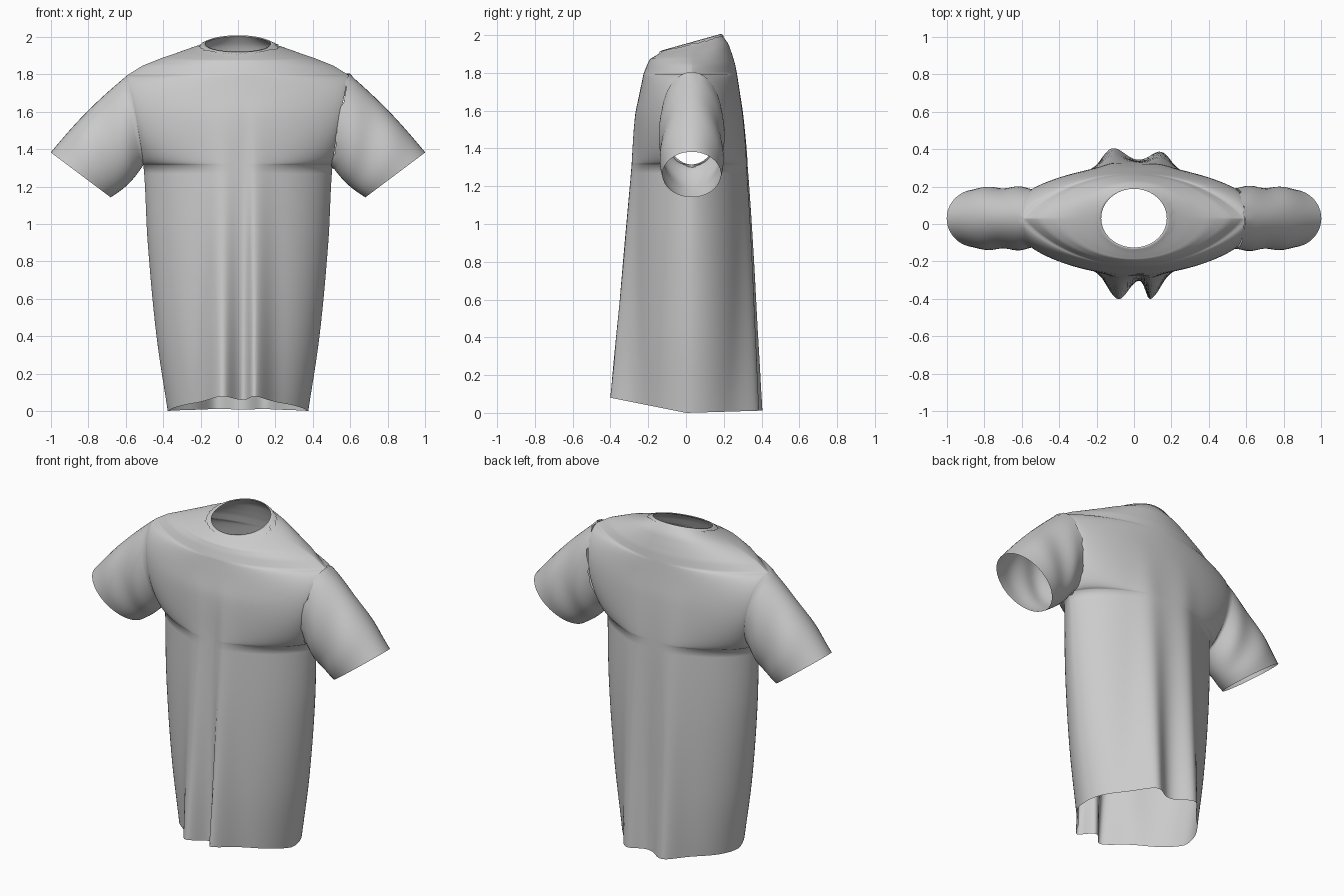
import bpy, bmesh, math, random
from mathutils import Vector

random.seed(4)
if "Cube" in bpy.data.objects:
    bpy.data.objects.remove(bpy.data.objects["Cube"], do_unlink=True)

cloth = bpy.data.materials.new("grey cloth")
cloth.use_nodes = True
GREY = (0.6, 0.6, 0.6, 1)
cloth.diffuse_color = GREY
cloth.node_tree.nodes["Principled BSDF"].inputs["Base Color"].default_value = GREY

COLS, ARM, YC = 96, 24, 0.03
ARM_Z, ARM_H, ARM_D = 1.555, 0.24, 0.155

# body profile: height, half width, front depth, back depth, roundness power, tilt
PROFILE = [
    (0.0, .375, -.29, .33, 1.1, 0), (0.4, .435, -.29, .33, 1.1, 0),
    (0.9, .482, -.285, .33, 1.15, 0), (1.315, .505, -.275, .32, 1.3, 0),
    (1.6, .55, -.265, .30, 1.7, 0), (1.795, .59, -.225, .27, 1.7, 0),
    (1.845, .51, -.205, .26, 1.5, 0), (1.885, .41, -.19, .245, 1.3, .05),
    (1.92, .30, -.17, .225, 1.1, .17), (1.945, .205, -.145, .20, 1, .25),
    (1.957, .175, -.125, .188, 1, .28)]


def profile(z):
    """Smoothly interpolate the body profile at height z."""
    i = 0
    while i < len(PROFILE) - 2 and z > PROFILE[i + 1][0]:
        i += 1
    a, b = PROFILE[i], PROFILE[i + 1]
    before, after = PROFILE[max(i - 1, 0)], PROFILE[min(i + 2, len(PROFILE) - 1)]
    h = b[0] - a[0]
    t = (z - a[0]) / h
    out = []
    for c in range(1, 6):
        m0 = (b[c] - before[c]) / (b[0] - before[0]) * h
        m1 = (after[c] - a[c]) / (after[0] - a[0]) * h
        if z > 1.6:                      # straight segments over the shoulder
            m0 = m1 = b[c] - a[c]
        out.append((2*t**3 - 3*t**2 + 1) * a[c] + (t**3 - 2*t**2 + t) * m0
                   + (3*t**2 - 2*t**3) * b[c] + (t**3 - t**2) * m1)
    return out


def bump(x, centre, left, right):
    return math.exp(-((x - centre) / (left if x < centre else right)) ** 2)


def pleats(x, side):
    if side < 0:
        return bump(x, -.085, .08, .07) + bump(x, .085, .032, .08)
    return .75 * (bump(x, -.12, .08, .09) + .9 * bump(x, .15, .08, .08))


def body_point(z, u, side):
    """Point on the front (side -1) or back (side 1) panel, u from -1 to 1."""
    w, front, back, power, tilt = profile(z)
    s = (z - ARM_Z) / ARM_H
    edge = YC + side * ARM_D * math.sqrt(max(0, 1 - s * s))
    x = w * math.sin(u * math.pi / 2)
    y = edge + ((front if side < 0 else back) - edge) * max(0, math.cos(u * math.pi / 2)) ** power
    y += side * .12 * max(0, 1 - z / 1.7) ** 1.3 * pleats(x, side)
    hem = max(0, 1 - z / .6) * (.2 * max(0, -y) + .03 * max(0, y))
    return Vector((x, y, z + hem + tilt * (y - YC)))


def arm_point(j, t, sign, flare=0, jag=0):
    """Point on a sleeve: j runs round the arm, t from armhole to cuff."""
    a = j * math.pi / ARM
    c, s = -math.cos(a), -math.sin(a)
    z = ARM_Z + ARM_H * c
    grow = 1 + flare * (1 - t)
    hole = Vector((profile(z)[0] + jag, YC + ARM_D * s * grow, ARM_Z + ARM_H * c * grow))
    cuff = Vector((.84 + .16 * c, YC + .155 * s, 1.262 + .12 * c))
    p = hole.lerp(cuff, t)
    p += Vector((.01 * c, .015 * s, .012 * c)) * math.sin(math.pi * t)
    # soft wrinkles near the armpit
    p.y += .01 * math.sin(9 * t + 2 * c) * s * math.sin(math.pi * t)
    p.x *= sign
    return p


def add_grid(bm, rows, closed=False):
    grid = [[bm.verts.new(p) for p in row] for row in rows]
    for r0, r1 in zip(grid, grid[1:]):
        n = len(r0)
        for i in range(n if closed else n - 1):
            k = (i + 1) % n
            bm.faces.new((r0[i], r0[k], r1[k], r1[i]))


def finish(bm, name):
    bmesh.ops.remove_doubles(bm, verts=bm.verts, dist=.0002)
    bmesh.ops.recalc_face_normals(bm, faces=bm.faces)
    mesh = bpy.data.meshes.new(name)
    bm.to_mesh(mesh)
    bm.free()
    mesh.materials.append(cloth)
    mesh.polygons.foreach_set("use_smooth", [True] * len(mesh.polygons))
    obj = bpy.data.objects.new(name, mesh)
    bpy.context.collection.objects.link(obj)
    return obj


# heights of the body rows: skirt, armhole, shoulder yoke
low, top = ARM_Z - ARM_H, ARM_Z + ARM_H
levels = [low * i / 28 for i in range(28)]
levels += [ARM_Z - ARM_H * math.cos(k * math.pi / ARM) for k in range(ARM + 1)]
levels += [top + (PROFILE[-1][0] - top) * i / 16 for i in range(1, 17)]

# body with the right sleeve running smoothly into it
bm = bmesh.new()
for side in (-1, 1):
    add_grid(bm, [[body_point(z, 2 * i / COLS - 1, side) for i in range(COLS + 1)]
                  for z in levels])
add_grid(bm, [[arm_point(j, t / 14, -1) for j in range(2 * ARM)]
              for t in range(15)], True)
finish(bm, "shirt_body_and_right_sleeve")

# left sleeve, slightly wider at its ragged seam
bm = bmesh.new()
ragged = [random.uniform(-.014, .008) for j in range(2 * ARM)]
add_grid(bm, [[arm_point(j, t / 14, 1, .04, ragged[j] if t == 0 else 0)
               for j in range(2 * ARM)] for t in range(15)], True)
finish(bm, "left_sleeve")

# collar band with a ragged lower edge
bm = bmesh.new()
neck_z, ring = PROFILE[-1][0], 64
bands = []
for drop, lift in ((0, 0), (0, .006), (.006, .008), (.013, .007)):
    row = []
    for i in range(ring):
        a = 2 * i / ring
        side, u = (-1, 2 * a - 1) if a < 1 else (1, 3 - 2 * a)
        d = drop + (random.uniform(-.004, .004) if drop > .01 else 0)
        p = body_point(neck_z - d, u, side)
        row.append(p + Vector((0, 0, lift)))
    bands.append(row)
add_grid(bm, bands, True)
finish(bm, "collar_band")
